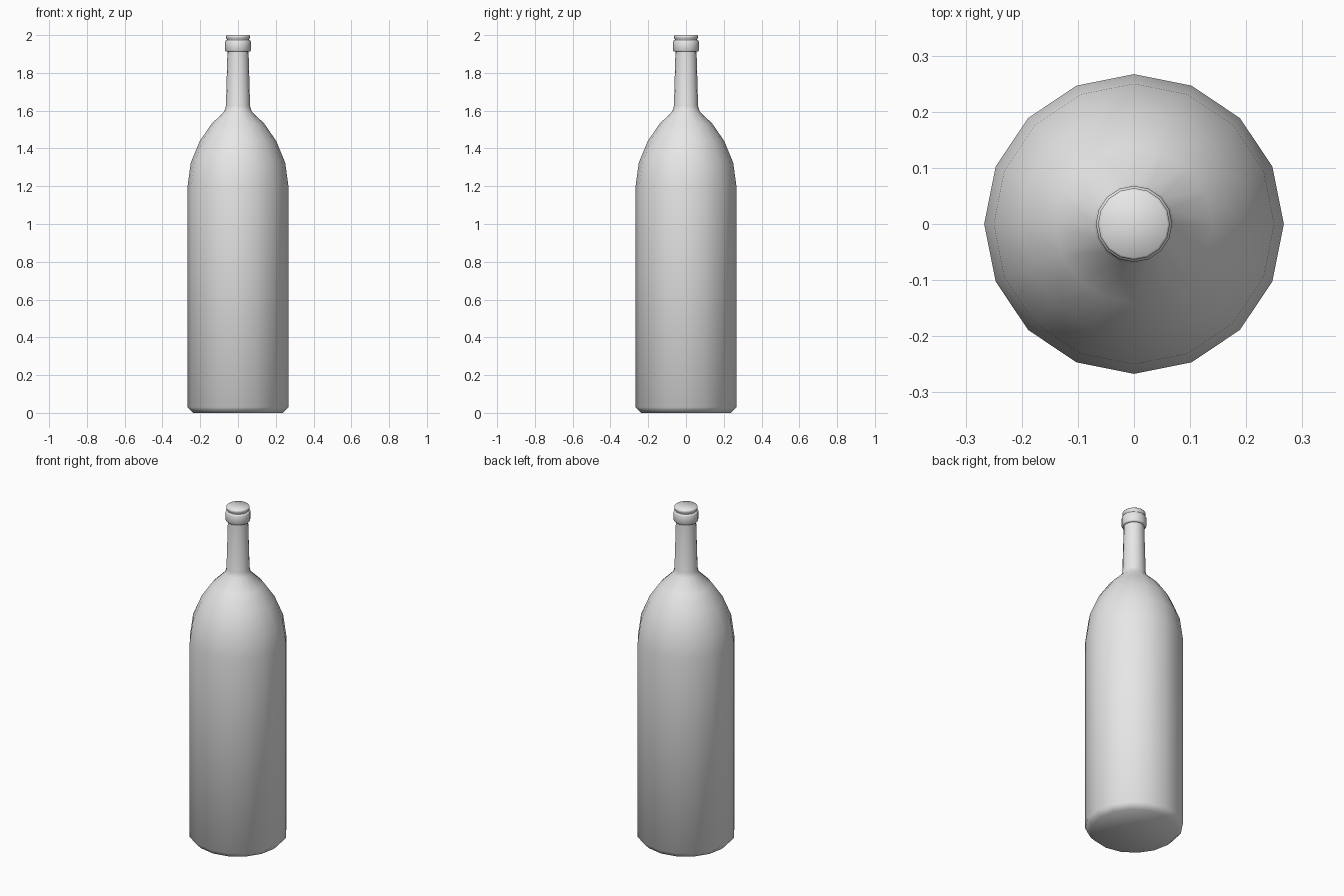
import bpy, bmesh
from math import radians, tau
from mathutils import Vector

cube = bpy.data.objects.get("Cube")
if cube:
    bpy.data.objects.remove(cube, do_unlink=True)

SIDES = 16

grey = bpy.data.materials.new("light_grey")
grey.use_nodes = True
grey.diffuse_color = (0.8, 0.8, 0.8, 1)
grey.node_tree.nodes["Principled BSDF"].inputs["Base Color"].default_value = (0.8, 0.8, 0.8, 1)


def lathe(name, profile):
    """Spin a (radius, height) profile round z; both ends are closed on the axis."""
    bm = bmesh.new()
    points = [(0, profile[0][1])] + profile + [(0, profile[-1][1])]
    verts = [bm.verts.new((r, 0, z)) for r, z in points]
    edges = [bm.edges.new(pair) for pair in zip(verts, verts[1:])]
    bmesh.ops.spin(bm, geom=verts + edges, cent=Vector(), axis=(0, 0, 1),
                   angle=tau, steps=SIDES, use_merge=False)
    bmesh.ops.remove_doubles(bm, verts=bm.verts, dist=0.0005)
    bmesh.ops.recalc_face_normals(bm, faces=bm.faces)
    mesh = bpy.data.meshes.new(name)
    bm.to_mesh(mesh)
    bm.free()
    mesh.materials.append(grey)
    obj = bpy.data.objects.new(name, mesh)
    bpy.context.collection.objects.link(obj)
    bpy.ops.object.select_all(action='DESELECT')
    obj.select_set(True)
    bpy.context.view_layer.objects.active = obj
    bpy.ops.object.shade_smooth_by_angle(angle=radians(60))
    return obj


# Chamfered base, straight body, rounded shoulder, tapered neck, collar and lip
lathe("bottle", [
    (0.238, 0), (0.267, 0.03),
    (0.267, 1.2), (0.25, 1.325), (0.202, 1.44), (0.14, 1.53), (0.072, 1.597),
    (0.064, 1.625), (0.056, 1.912),
    (0.064, 1.912), (0.068, 1.918), (0.068, 1.965), (0.064, 1.972),
    (0.059, 1.974), (0.059, 1.98), (0.064, 1.985), (0.064, 1.995), (0.06, 2.0),
])
